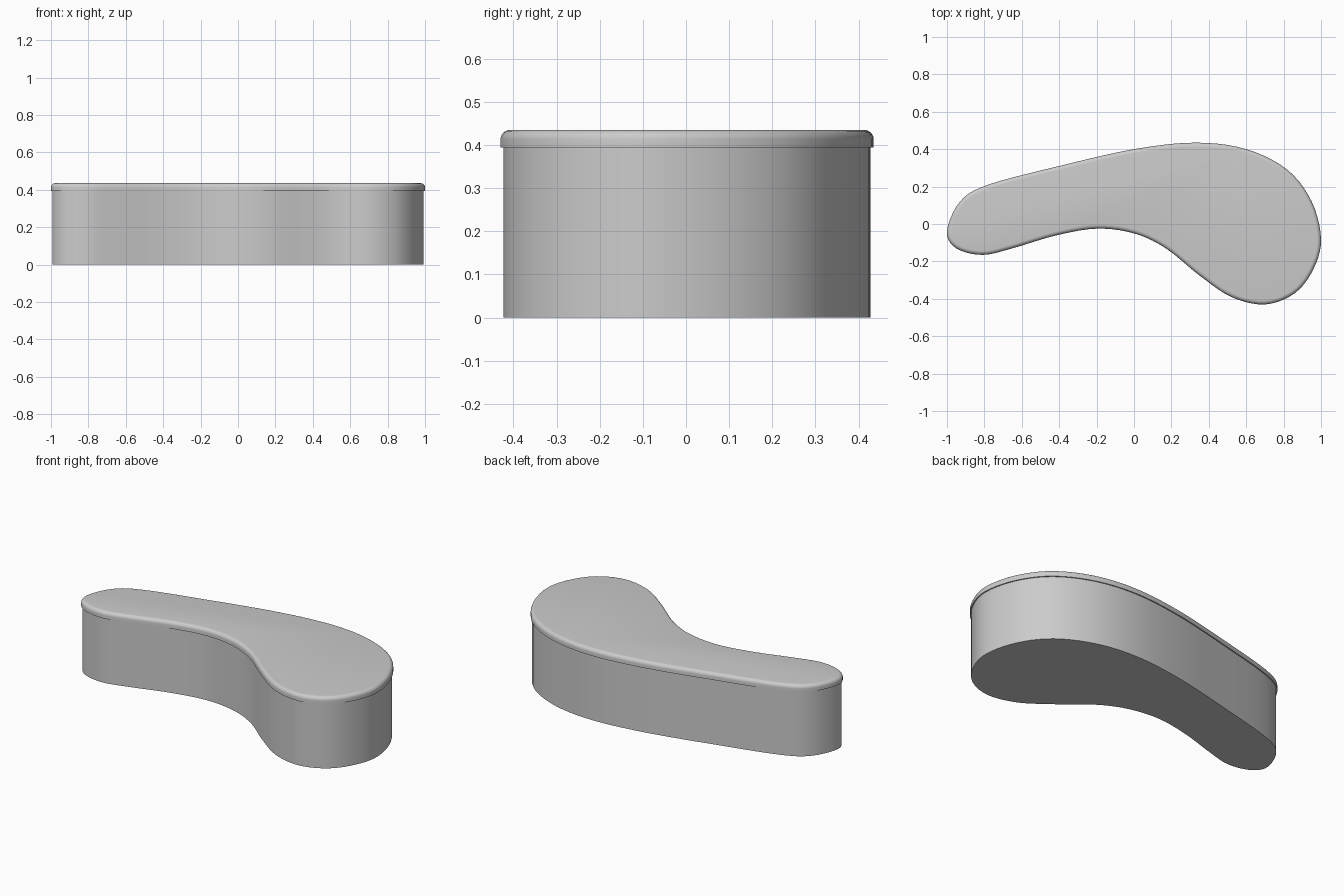
import bpy
import bmesh
import math
from mathutils import Vector

cube = bpy.data.objects.get("Cube")
if cube:
    bpy.data.objects.remove(cube, do_unlink=True)

# Plan outline of the bench, counter-clockwise from the narrow tip
CONTROL = [(-1, -.04), (-.95, -.13), (-.81, -.165), (-.65, -.13), (-.42, -.062),
           (-.2, -.025), (0, -.05), (.17, -.13), (.35, -.275), (.52, -.39),
           (.7, -.43), (.86, -.37), (.96, -.24), (1, -.08), (.95, .12),
           (.82, .29), (.6, .4), (.33, .435), (0, .4), (-.4, .31),
           (-.78, .21), (-.93, .12)]


def smooth_loop(points, steps):
    """Closed Catmull-Rom curve through the points."""
    pts = [Vector(p) for p in points]
    n = len(pts)
    loop = []
    for i in range(n):
        a, b, c, d = (pts[(i + k) % n] for k in (-1, 0, 1, 2))
        for s in range(steps):
            t = s / steps
            loop.append((b * 2 + (c - a) * t + (a * 2 - b * 5 + c * 4 - d) * t ** 2
                         + (b * 3 - a - c * 3 + d) * t ** 3) / 2)
    return loop


def inset(loop, distance):
    """Move each point of the loop inward along its normal."""
    n = len(loop)
    result = []
    for i, point in enumerate(loop):
        along = (loop[(i + 1) % n] - loop[i - 1]).normalized()
        result.append(point + Vector((-along.y, along.x)) * distance)
    return result


def make_material(name, colour):
    mat = bpy.data.materials.new(name)
    mat.use_nodes = True
    mat.diffuse_color = colour
    mat.node_tree.nodes["Principled BSDF"].inputs["Base Color"].default_value = colour
    return mat


def build_solid(name, outline, profile, mat):
    """Stack inset copies of the outline; profile lists (inset, height)."""
    bm = bmesh.new()
    rings = [[bm.verts.new((p.x, p.y, z)) for p in inset(outline, d)]
             for d, z in profile]
    n = len(outline)
    for low, high in zip(rings, rings[1:]):
        for i in range(n):
            j = (i + 1) % n
            bm.faces.new((low[i], low[j], high[j], high[i]))
    bm.faces.new(rings[0][::-1])
    bm.faces.new(rings[-1])
    bmesh.ops.recalc_face_normals(bm, faces=bm.faces[:])
    mesh = bpy.data.meshes.new(name)
    bm.to_mesh(mesh)
    bm.free()
    mesh.materials.append(mat)
    obj = bpy.data.objects.new(name, mesh)
    bpy.context.collection.objects.link(obj)
    bpy.ops.object.select_all(action='DESELECT')
    obj.select_set(True)
    bpy.context.view_layer.objects.active = obj
    bpy.ops.object.shade_smooth_by_angle(angle=math.radians(35))
    return obj


grey = make_material("light_grey", (0.6, 0.6, 0.6, 1))
outline = smooth_loop(CONTROL, 5)

# Solid base, slightly narrower than the seat
build_solid("base", outline, [(.007, 0), (.007, .394)], grey)

# Seat slab with a rounded upper edge
radius, top = .022, .435
edge = [(radius * (1 - math.cos(a)), top - radius + radius * math.sin(a))
        for a in (math.pi / 2 * k / 6 for k in range(7))]
build_solid("seat_slab", outline, [(0, .394)] + edge, grey)
